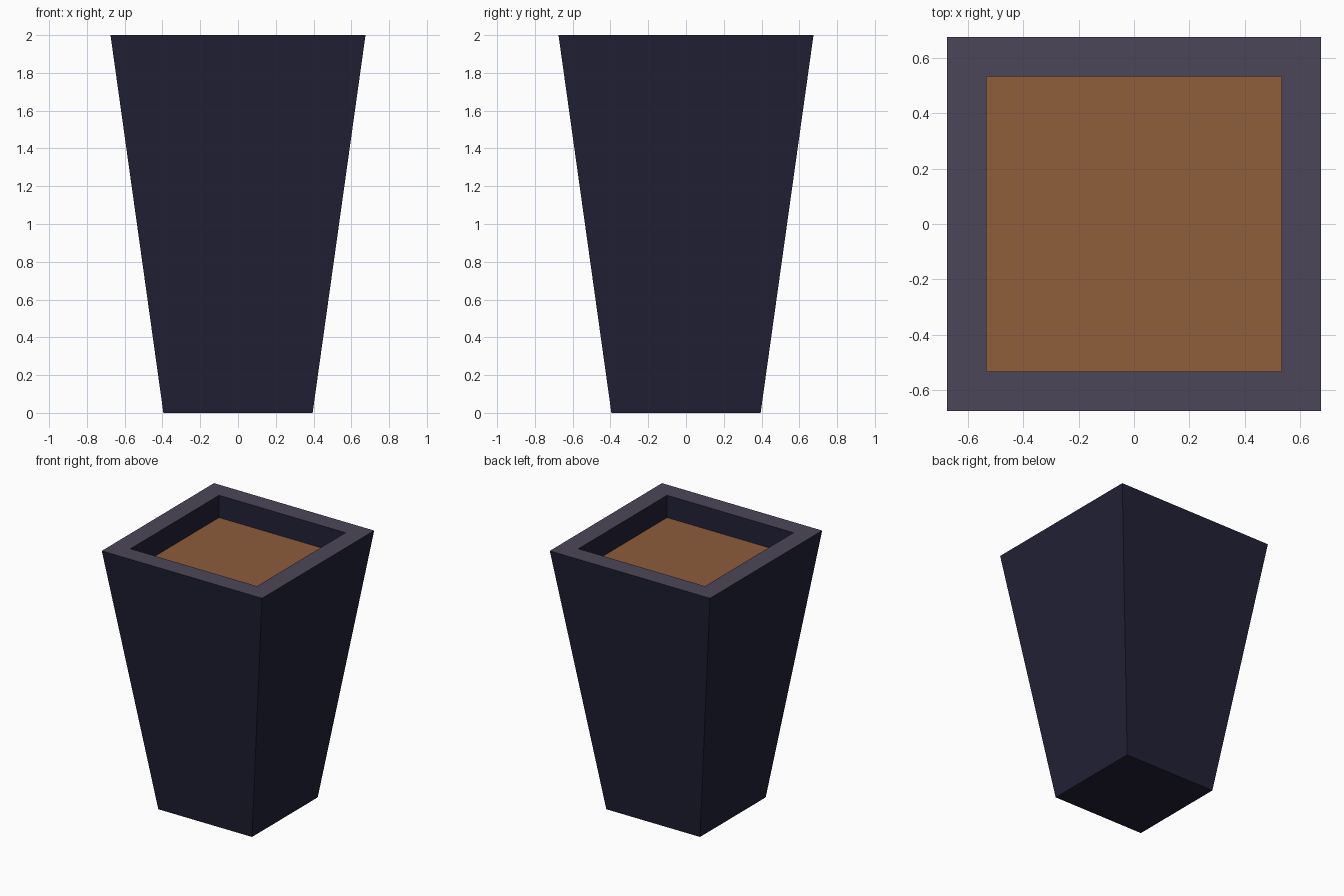
import bpy, bmesh

if "Cube" in bpy.data.objects:
    bpy.data.objects.remove(bpy.data.objects["Cube"])

BASE, TOP, INNER = 0.395, 0.675, 0.533   # half widths
HEIGHT, SOIL_Z = 2.0, 1.83


def srgb(r, g, b):
    def lin(c):
        c /= 255
        return c / 12.92 if c <= 0.04045 else ((c + 0.055) / 1.055) ** 2.4
    return (lin(r), lin(g), lin(b), 1)


def material(name, rgb):
    m = bpy.data.materials.new(name)
    m.diffuse_color = srgb(*rgb)
    m.use_nodes = True
    m.node_tree.nodes["Principled BSDF"].inputs["Base Color"].default_value = m.diffuse_color
    return m


navy = material("dark navy", (34, 33, 55))
grey = material("purple grey", (75, 70, 89))
brown = material("soil brown", (142, 93, 59))


def square(bm, half, z):
    return [bm.verts.new((sx * half, sy * half, z))
            for sx, sy in ((-1, -1), (1, -1), (1, 1), (-1, 1))]


def finish(bm, name, mats):
    mesh = bpy.data.meshes.new(name)
    bm.to_mesh(mesh)
    bm.free()
    for m in mats:
        mesh.materials.append(m)
    obj = bpy.data.objects.new(name, mesh)
    bpy.context.collection.objects.link(obj)


# Tapered pot: outer walls, flat rim, straight inner walls
bm = bmesh.new()
rings = [square(bm, h, z) for h, z in
         ((BASE, 0), (TOP, HEIGHT), (INNER, HEIGHT), (INNER, SOIL_Z))]
bm.faces.new(rings[0][::-1])
for level, (a, b) in enumerate(zip(rings, rings[1:])):
    for i in range(4):
        j = (i + 1) % 4
        face = bm.faces.new((a[i], a[j], b[j], b[i]))
        face.material_index = 1 if level == 1 else 0
finish(bm, "planter_pot", [navy, grey])

# Soil surface filling the opening
bm = bmesh.new()
bm.faces.new(square(bm, INNER, SOIL_Z))
finish(bm, "soil", [brown])
